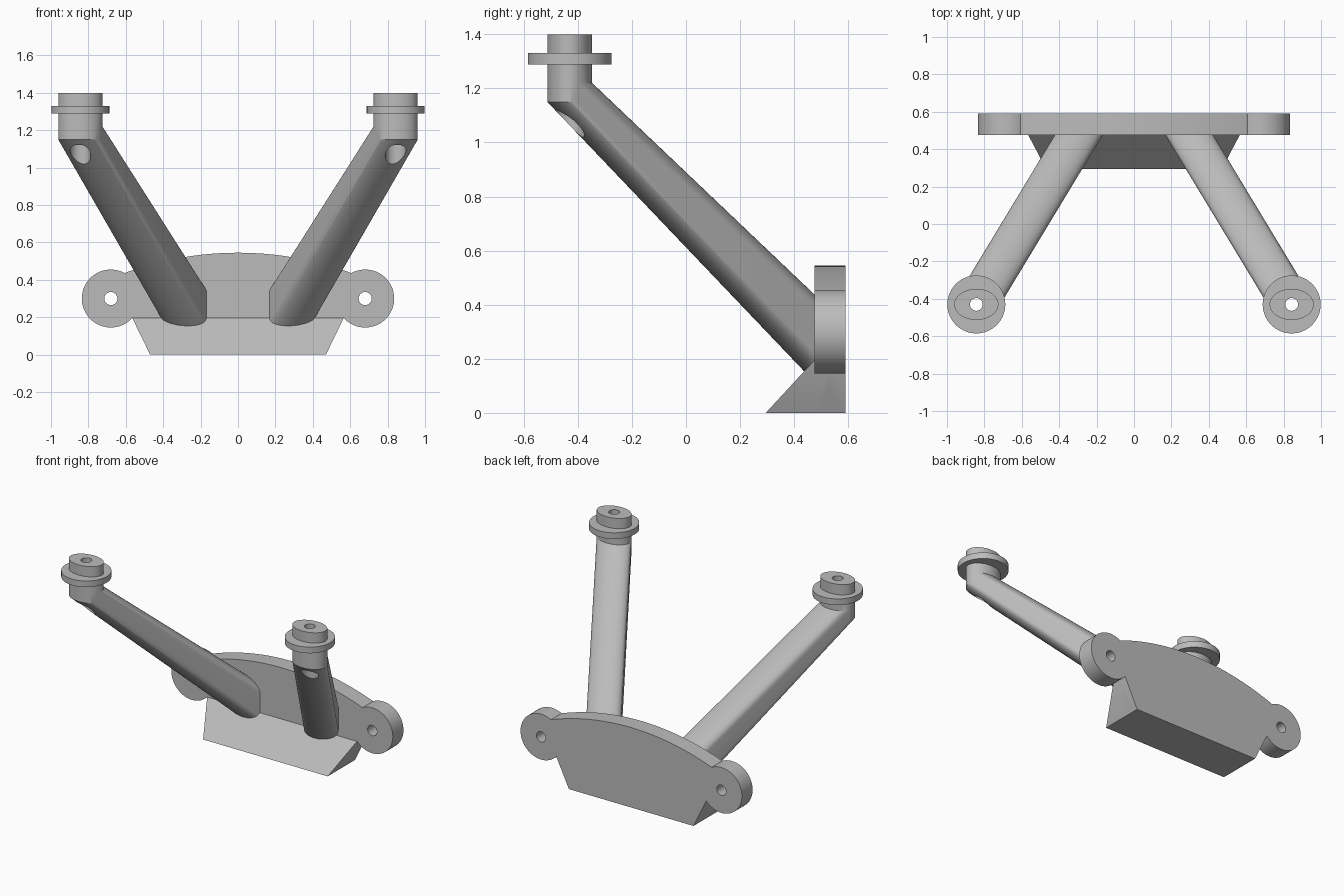
import bpy, bmesh, math
from mathutils import Vector

if "Cube" in bpy.data.objects:
    bpy.data.objects.remove(bpy.data.objects["Cube"], do_unlink=True)

grey = bpy.data.materials.new("plain grey")
grey.use_nodes = True
grey.diffuse_color = (0.5, 0.5, 0.5, 1)
grey.node_tree.nodes["Principled BSDF"].inputs["Base Color"].default_value = (0.5, 0.5, 0.5, 1)


def make(name, bm):
    bmesh.ops.recalc_face_normals(bm, faces=bm.faces)
    mesh = bpy.data.meshes.new(name)
    bm.to_mesh(mesh)
    bm.free()
    mesh.materials.append(grey)
    ob = bpy.data.objects.new(name, mesh)
    bpy.context.collection.objects.link(ob)
    return ob


def prism(name, points, offset):
    """Extrude a closed outline by an offset vector."""
    bm = bmesh.new()
    face = bm.faces.new([bm.verts.new(p) for p in points])
    new = bmesh.ops.extrude_face_region(bm, geom=[face])["geom"]
    bmesh.ops.translate(bm, vec=offset, verts=[v for v in new if isinstance(v, bmesh.types.BMVert)])
    return make(name, bm)


def hull(name, points, clip_y=None):
    bm = bmesh.new()
    for p in points:
        bm.verts.new(p)
    result = bmesh.ops.convex_hull(bm, input=bm.verts)
    loose = {g for g in result["geom_interior"] if isinstance(g, bmesh.types.BMVert)}
    bmesh.ops.delete(bm, geom=list(loose), context="VERTS")
    if clip_y is not None:
        bmesh.ops.bisect_plane(bm, geom=bm.verts[:] + bm.edges[:] + bm.faces[:],
                               plane_co=(0, clip_y, 0), plane_no=(0, 1, 0), clear_outer=True)
        bmesh.ops.holes_fill(bm, edges=[e for e in bm.edges if e.is_boundary])
    bmesh.ops.dissolve_limit(bm, angle_limit=0.002, verts=bm.verts, edges=bm.edges)
    return make(name, bm)


def ring(x, y, z, rx, ry, n=64):
    angles = [2 * math.pi * i / n for i in range(n)]
    return [Vector((x + rx * math.cos(a), y + ry * math.sin(a), z)) for a in angles]


def upright(name, x, y, z0, z1, rx, ry):
    return prism(name, ring(x, y, z0, rx, ry), (0, 0, z1 - z0))


def disc(name, x, z, r, y0, y1):
    outline = [(p.x, y0, p.y) for p in ring(x, z, 0, r, r)]
    return prism(name, outline, (0, y1 - y0, 0))


def combine(target, other, operation):
    mod = target.modifiers.new("combine", "BOOLEAN")
    mod.operation, mod.solver, mod.object = operation, "EXACT", other
    bpy.context.view_layer.objects.active = target
    bpy.ops.object.modifier_apply(modifier=mod.name)
    bpy.data.objects.remove(other, do_unlink=True)


def smooth(ob):
    bpy.ops.object.select_all(action="DESELECT")
    ob.select_set(True)
    bpy.context.view_layer.objects.active = ob
    bpy.ops.object.shade_smooth_by_angle(angle=math.radians(25))


FRONT, BACK = 0.475, 0.59

# Back plate with an arched top and a tapered foot
radius = 1.746
sweep = math.asin(0.61 / radius)
outline = [(-0.565, FRONT, 0.195), (-0.47, FRONT, 0), (0.47, FRONT, 0), (0.565, FRONT, 0.195)]
for i in range(33):
    a = sweep * (1 - i / 16)
    outline.append((radius * math.sin(a), FRONT, 0.545 - radius + radius * math.cos(a)))
plate = prism("mounting_plate", outline, (0, BACK - FRONT, 0))

# Sloping wedge in front of the foot
wedge = hull("wedge", [(s * x, y, z) for s in (1, -1)
                       for x, y, z in ((0.47, 0.295, 0), (0.47, 0.53, 0),
                                       (0.565, FRONT, 0.195), (0.565, 0.53, 0.195))])
combine(plate, wedge, "UNION")

# Round bolt ears at both ends
for s in (1, -1):
    combine(plate, disc("ear", s * 0.68, 0.30, 0.155, FRONT, BACK), "UNION")
for s in (1, -1):
    combine(plate, disc("bolt_hole", s * 0.68, 0.30, 0.035, 0.3, 0.8), "DIFFERENCE")
smooth(plate)

# Slanted arms, each with an oval post, a round flange and a screw hole
RX, RY = 0.118, 0.083
for side, s in (("left", 1), ("right", -1)):
    x, y = s * 0.843, -0.43
    ends = []
    for cx, cy, low, high in ((x, y, 1.15, 1.22), (s * 0.22, 0.6, 0.07, 0.24)):
        ends += ring(cx, cy, low, RX, RY) + ring(cx, cy, high, RX, RY)
    arm = hull(side + "_arm", ends, clip_y=0.55)
    combine(arm, upright("post", x, y, 1.15, 1.4, RX, RY), "UNION")
    combine(arm, upright("flange", x, y, 1.288, 1.33, 0.155, 0.155), "UNION")
    combine(arm, upright("screw_hole", x, y, 0.8, 1.6, 0.034, 0.034), "DIFFERENCE")
    combine(arm, upright("screw_recess", x, y, 0.8, 1.2, 0.055, 0.055), "DIFFERENCE")
    smooth(arm)
